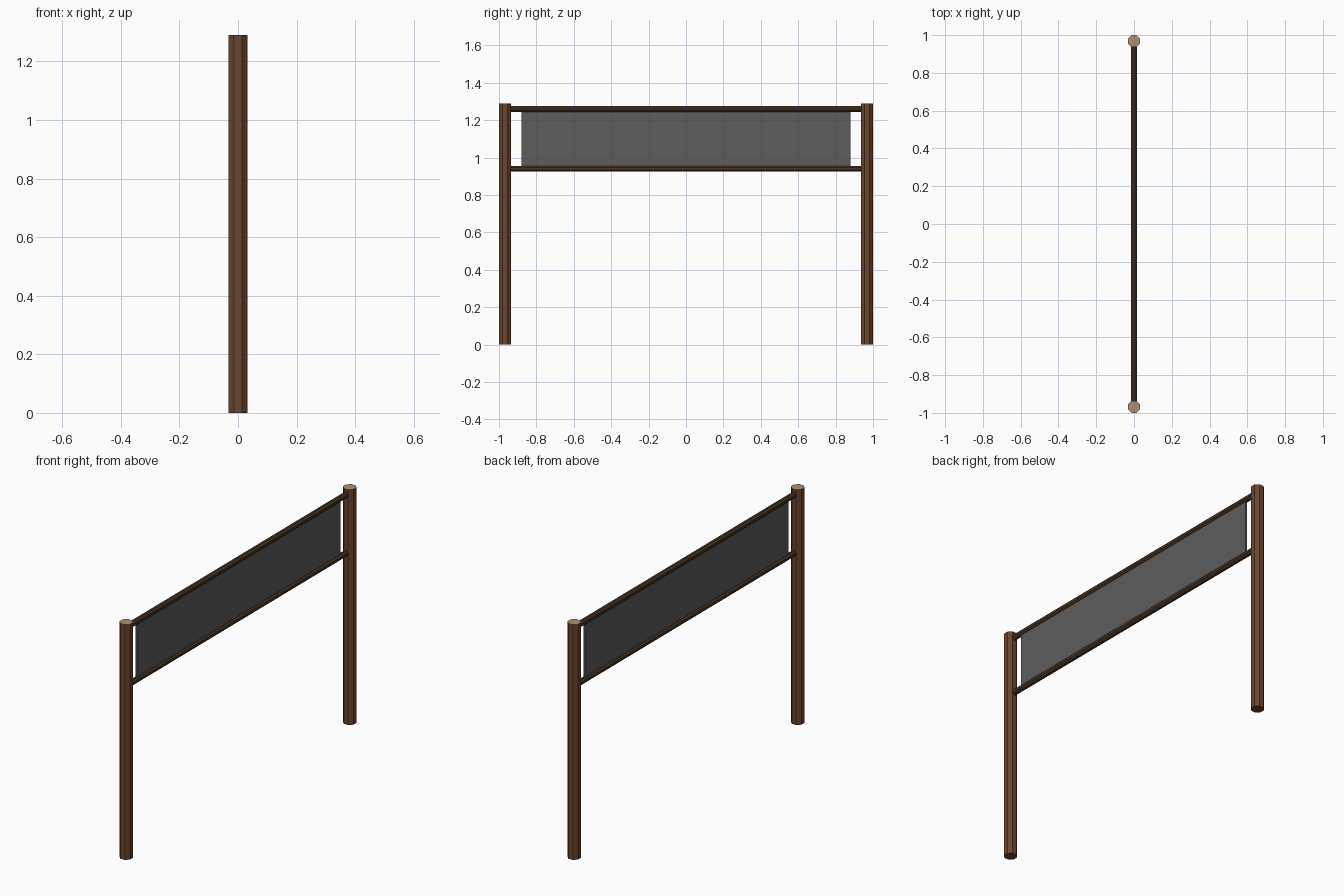
import bpy
import math

if "Cube" in bpy.data.objects:
    bpy.data.objects.remove(bpy.data.objects["Cube"])


def material(name, rgb):
    m = bpy.data.materials.new(name)
    m.diffuse_color = (*rgb, 1)
    m.use_nodes = True
    m.node_tree.nodes["Principled BSDF"].inputs["Base Color"].default_value = m.diffuse_color
    return m


BARK = material("post_wood", (0.15, 0.062, 0.028))
CUT = material("cut_wood", (0.42, 0.28, 0.17))
RAIL = material("rail_wood", (0.07, 0.036, 0.016))
CLOTH = material("panel_grey", (0.11, 0.11, 0.11))


def octagon_bar(name, half_width, length, centre, mat, along_y=False):
    """Eight-sided bar with flats facing the axes."""
    bpy.ops.mesh.primitive_cylinder_add(
        vertices=8, radius=half_width / math.cos(math.pi / 8), depth=length)
    ob = bpy.context.object
    ob.name = name
    turn = math.pi / 8
    for v in ob.data.vertices:
        x, y, z = v.co
        x, y = (x * math.cos(turn) - y * math.sin(turn),
                x * math.sin(turn) + y * math.cos(turn))
        v.co = (x, z, -y) if along_y else (x, y, z)
    ob.location = centre
    ob.data.materials.append(mat)
    return ob


# Upright posts with pale cut tops
POST_R, POST_H = 0.032, 1.29
for side, label in ((-1, "front"), (1, "back")):
    post = octagon_bar(label + "_post", POST_R, POST_H,
                       (0, side * (1 - POST_R), POST_H / 2), BARK)
    post.data.materials.append(CUT)
    top = max(post.data.polygons, key=lambda p: p.center.z)
    top.material_index = 1

# Rails running between the posts
for label, z in (("upper", 1.26), ("lower", 0.94)):
    octagon_bar(label + "_rail", 0.015, 1.89, (0, 0, z), RAIL, along_y=True)

# Thin panel stretched between the rails
bpy.ops.mesh.primitive_cube_add(size=1, location=(0, 0, 1.10))
panel = bpy.context.object
panel.name = "hanging_panel"
for v in panel.data.vertices:
    v.co.x *= 0.01
    v.co.y *= 1.76
    v.co.z *= 0.32
panel.data.materials.append(CLOTH)
